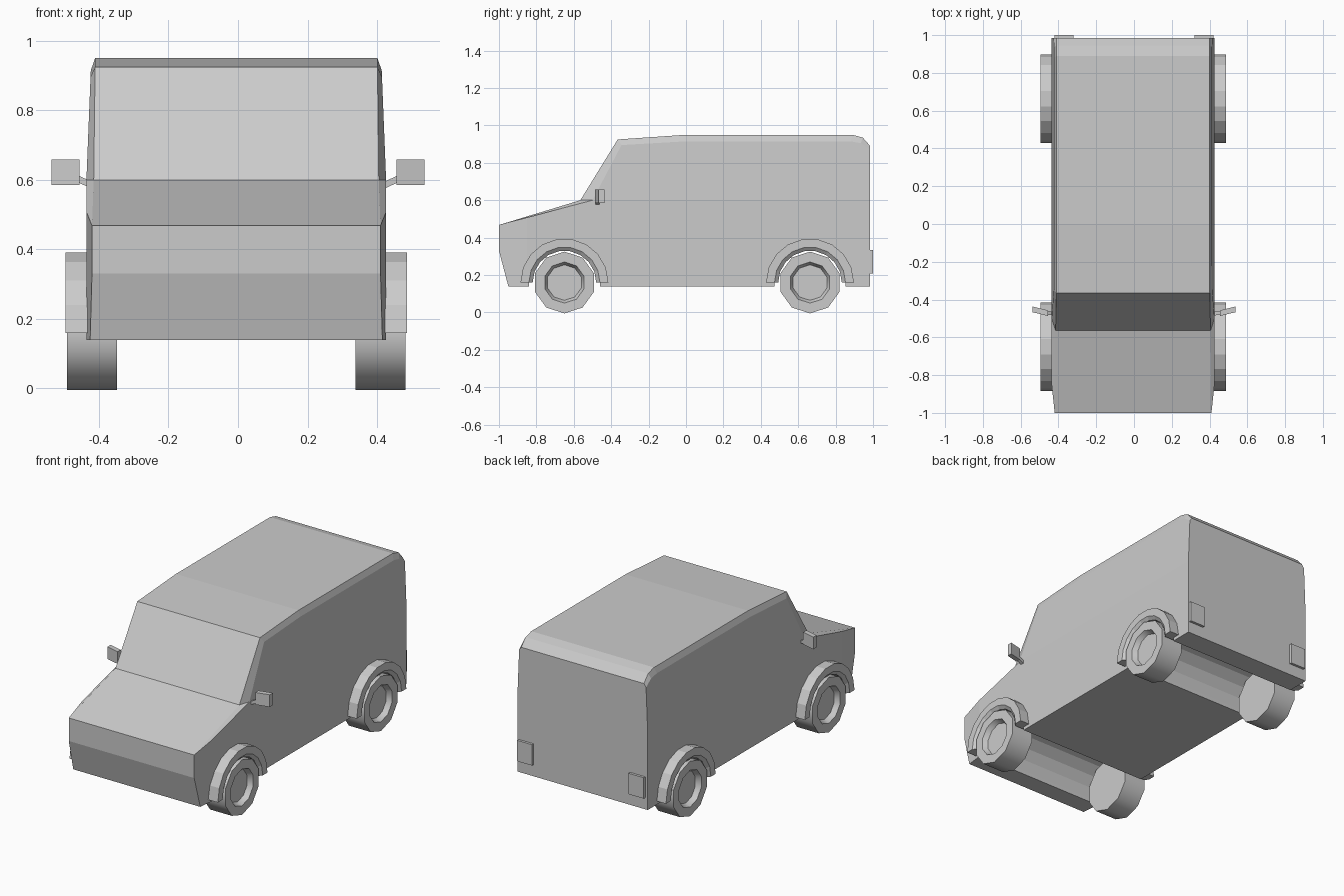
import bpy, bmesh, math
from mathutils import Vector

if "Cube" in bpy.data.objects:
    bpy.data.objects.remove(bpy.data.objects["Cube"])

GREY = (0.6, 0.6, 0.6, 1)
paint = bpy.data.materials.new("plain_grey")
paint.use_nodes = True
paint.diffuse_color = GREY
paint.node_tree.nodes["Principled BSDF"].inputs["Base Color"].default_value = GREY

SHIFT = -0.005              # body sits a hair off centre
AXLES = {"front": -0.65, "rear": 0.663}
HUB_Z = 0.16
HALF = 0.431


def finish(bm, name, smooth=0):
    bmesh.ops.remove_doubles(bm, verts=bm.verts, dist=0.0005)
    bmesh.ops.recalc_face_normals(bm, faces=bm.faces)
    mesh = bpy.data.meshes.new(name)
    bm.to_mesh(mesh)
    bm.free()
    mesh.materials.append(paint)
    ob = bpy.data.objects.new(name, mesh)
    bpy.context.collection.objects.link(ob)
    if smooth:
        bpy.ops.object.select_all(action="DESELECT")
        ob.select_set(True)
        bpy.context.view_layer.objects.active = ob
        bpy.ops.object.shade_smooth_by_angle(angle=math.radians(smooth))
    return ob


def arc(cy, radius, steps, start=0.0, end=math.pi):
    angles = [start + (end - start) * i / steps for i in range(steps + 1)]
    return [(cy + radius * math.cos(a), HUB_Z + radius * math.sin(a)) for a in angles]


def half_width(y, z):
    # Sides lean in above the waist and toward the nose
    return HALF - 0.04 * max(0, z - 0.6) - 0.107 * max(0, -0.85 - y)


def make_body():
    crown = [(-1, 0.468), (-0.565, 0.6), (-0.365, 0.925), (0, 0.95),
             (0.89, 0.95), (0.945, 0.935), (0.985, 0.89)]
    crown_x = [half_width(-1, 0.468), 0.41] + [0.406] * 5
    shoulder = [(-1, 0.468), (-0.5, 0.6), (-0.345, 0.895), (0, 0.915),
                (0.88, 0.915), (0.935, 0.905), (0.985, 0.87)]
    # Underside with a wheel tunnel at each axle, then up the nose
    belly = [(0.985, 0.14)]
    for cy in (AXLES["rear"], AXLES["front"]):
        belly += [(cy + 0.19, 0.14), *arc(cy, 0.19, 9), (cy - 0.19, 0.14)]
    belly += [(-0.95, 0.14), (-1, 0.33)]

    bm = bmesh.new()
    C, S, B = {}, {}, {}
    for s in (-1, 1):
        C[s] = [bm.verts.new((s * x, y, z)) for x, (y, z) in zip(crown_x, crown)]
        S[s] = [bm.verts.new((s * HALF, y, z)) for y, z in shoulder]
        B[s] = [bm.verts.new((s * HALF, y, z)) for y, z in belly]
    sides = [bm.faces.new(S[s] + B[s]) for s in (-1, 1)]
    for i in range(len(crown) - 1):
        bm.faces.new((C[-1][i], C[1][i], C[1][i + 1], C[-1][i + 1]))
        for s in (-1, 1):
            bm.faces.new((C[s][i], S[s][i], S[s][i + 1], C[s][i + 1]))
    for i in range(len(belly) - 1):
        bm.faces.new((B[-1][i], B[1][i], B[1][i + 1], B[-1][i + 1]))
    bm.faces.new((C[1][-1], S[1][-1], B[1][0], B[-1][0], S[-1][-1], C[-1][-1]))
    bm.faces.new((B[-1][-1], B[1][-1], S[1][0], C[1][0], C[-1][0], S[-1][0]))
    # Fold lines where the side panels change slope
    for point, normal in (((0, 0, 0.6), (0, 0, 1)), ((0, -0.85, 0), (0, 1, 0))):
        faces = [f for f in bm.faces if all(abs(abs(v.co.x) - HALF) < 1e-5 for v in f.verts)
                 and abs(f.calc_center_median().x) > 0.4]
        edges = {e for f in faces for e in f.edges}
        verts = {v for f in faces for v in f.verts}
        bmesh.ops.bisect_plane(bm, geom=[*verts, *edges, *faces],
                               plane_co=point, plane_no=normal, dist=1e-5)
    for v in bm.verts:
        if abs(abs(v.co.x) - HALF) < 1e-5:
            v.co.x = math.copysign(half_width(v.co.y, v.co.z), v.co.x)
    for v in bm.verts:
        v.co.x += SHIFT
    finish(bm, "body")


def make_wheel(name, s, cy):
    # Rings from inner cap across the tread to the sunken hub: x, radius
    rings = [(0.343, 0.165), (0.487, 0.165), (0.487, 0.11), (0.457, 0.095)]
    bm = bmesh.new()
    loops = []
    for x, r in rings:
        pts = arc(cy, r, 10, math.radians(18), math.radians(378))[:-1]
        loops.append([bm.verts.new((s * x + SHIFT, y, z)) for y, z in pts])
    for a, b in zip(loops, loops[1:]):
        for i in range(10):
            j = (i + 1) % 10
            bm.faces.new((a[i], a[j], b[j], b[i]))
    bm.faces.new(loops[0])
    bm.faces.new(loops[-1])
    finish(bm, name, 40)


def make_arch(name, s, cy):
    # Swept flare section with a chamfered inner lip: x, radius
    section = [(0.41, 0.235), (0.491, 0.235), (0.491, 0.19), (0.475, 0.17), (0.41, 0.17)]
    bm = bmesh.new()
    rows = [[bm.verts.new((s * x + SHIFT, y, z)) for y, z in arc(cy, r, 9)]
            for x, r in section]
    for k, a in enumerate(rows):
        b = rows[(k + 1) % len(rows)]
        for i in range(9):
            bm.faces.new((a[i], a[i + 1], b[i + 1], b[i]))
    for end in (0, -1):
        bm.faces.new([row[end] for row in rows])
    finish(bm, name)


def make_block(name, s, start, end, size_y, size_z):
    # Box running between two end points
    bm = bmesh.new()
    verts = []
    for p in (Vector(start), Vector(end)):
        for dy, dz in ((-1, -1), (1, -1), (1, 1), (-1, 1)):
            verts.append(bm.verts.new((s * p.x, p.y + dy * size_y / 2, p.z + dz * size_z / 2)))
    a, b = verts[:4], verts[4:]
    bm.faces.new(a)
    bm.faces.new(b)
    for i in range(4):
        j = (i + 1) % 4
        bm.faces.new((a[i], a[j], b[j], b[i]))
    finish(bm, name)


make_body()
for side, s in (("left", 1), ("right", -1)):
    for end, cy in AXLES.items():
        make_wheel(f"{end}_{side}_wheel", s, cy)
        make_arch(f"{end}_{side}_wheel_arch", s, cy)
    make_block(f"{side}_mirror", s, (0.456, -0.472, 0.622), (0.537, -0.452, 0.622), 0.03, 0.073)
    make_block(f"{side}_mirror_arm", s, (0.415, -0.475, 0.582), (0.465, -0.47, 0.605), 0.02, 0.02)
    make_block(f"{side}_tail_light", s, (0.32, 0.99, 0.272), (0.42, 0.99, 0.272), 0.02, 0.125)
